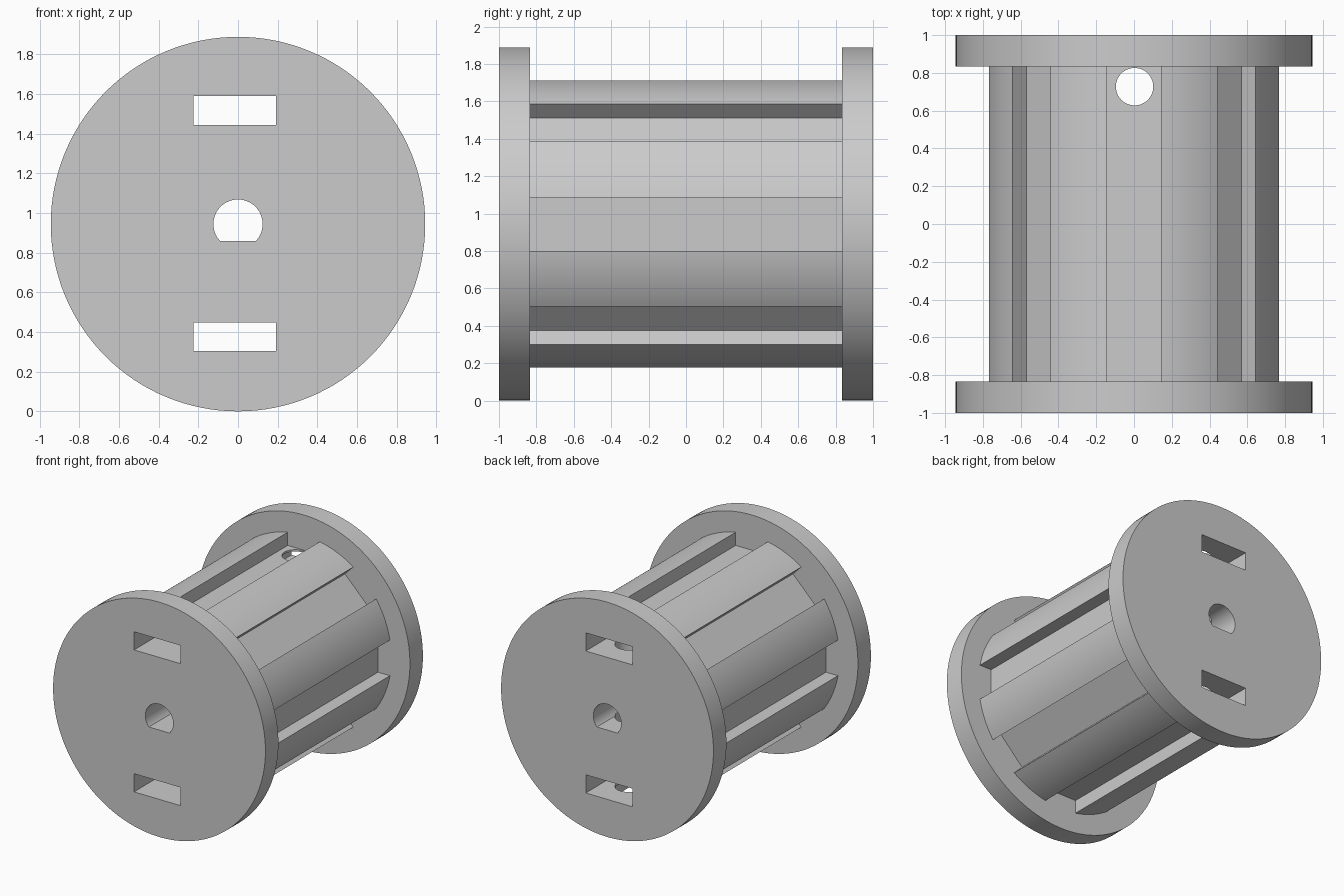
import bpy
import math
from math import sin, cos, pi

if "Cube" in bpy.data.objects:
    bpy.data.objects.remove(bpy.data.objects["Cube"], do_unlink=True)

AXIS_Z = 0.944          # height of the spool axis
FLANGE_R = 0.944
CORE_R = 0.78
FLANGE_IN = 0.835       # inner face of each flange
GROOVES = 8
GROOVE_HALF = 0.143
GROOVE_DEPTH = 0.106

grey = bpy.data.materials.new("light_grey")
grey.use_nodes = True
grey.diffuse_color = (0.6, 0.6, 0.6, 1)
grey.node_tree.nodes["Principled BSDF"].inputs["Base Color"].default_value = (0.6, 0.6, 0.6, 1)


def prism(name, profile, y0, y1):
    """Extrude a counter-clockwise (x, z) outline from y0 to y1."""
    n = len(profile)
    verts = [(x, y, z) for y in (y0, y1) for x, z in profile]
    faces = [list(range(n)), list(range(2 * n - 1, n - 1, -1))]
    faces += [[i, i + n, (i + 1) % n + n, (i + 1) % n] for i in range(n)]
    mesh = bpy.data.meshes.new(name)
    mesh.from_pydata(verts, [], faces)
    mesh.materials.append(grey)
    obj = bpy.data.objects.new(name, mesh)
    bpy.context.collection.objects.link(obj)
    return obj


def arc(radius, start, end, steps):
    return [(radius * cos(start + (end - start) * i / steps),
             AXIS_Z + radius * sin(start + (end - start) * i / steps))
            for i in range(steps + 1)]


def circle(radius, steps):
    return arc(radius, 0, 2 * pi, steps)[:-1]


def rectangle(x0, x1, z0, z1):
    return [(x0, z0), (x1, z0), (x1, z1), (x0, z1)]


def combine(target, tool, operation):
    mod = target.modifiers.new("combine", "BOOLEAN")
    mod.operation = operation
    mod.solver = "EXACT"
    mod.object = tool
    bpy.context.view_layer.update()
    graph = bpy.context.evaluated_depsgraph_get()
    result = bpy.data.meshes.new_from_object(target.evaluated_get(graph))
    target.modifiers.clear()
    target.data = result
    bpy.data.objects.remove(tool, do_unlink=True)


# Grooved core: curved lands separated by flat-floored channels
outline = []
half = math.asin(GROOVE_HALF / CORE_R)
floor = CORE_R * cos(half) - GROOVE_DEPTH
pitch = 2 * pi / GROOVES
for k in range(GROOVES):
    a = k * pitch
    for side in (-GROOVE_HALF, GROOVE_HALF):
        outline.append((floor * cos(a) - side * sin(a),
                        AXIS_Z + floor * sin(a) + side * cos(a)))
    outline += arc(CORE_R, a + half, a + pitch - half, 10)
spool = prism("grooved_spool", outline, -FLANGE_IN - 0.05, FLANGE_IN + 0.05)

# End flanges
for y0, y1 in ((-1, -FLANGE_IN), (FLANGE_IN, 1)):
    combine(spool, prism("flange", circle(FLANGE_R, 128), y0, y1), "UNION")

# Two rectangular slots running the full length
for z0, z1 in ((0.303, 0.449), (1.444, 1.59)):
    combine(spool, prism("slot_cutter", rectangle(-0.224, 0.191, z0, z1), -1.2, 1.2),
            "DIFFERENCE")

# D-shaped shaft bore with its flat at the bottom
flat = math.asin(0.084 / 0.124)
bore = arc(0.124, -flat, pi + flat, 48)
combine(spool, prism("bore_cutter", bore, -1.2, 1.2), "DIFFERENCE")

# Vertical pin hole near the back flange
bpy.ops.mesh.primitive_cylinder_add(vertices=48, radius=0.099, depth=3,
                                    location=(0.003, 0.727, AXIS_Z))
pin = bpy.context.object
pin.data.materials.append(grey)
combine(spool, pin, "DIFFERENCE")

# Smooth the curved walls, keep the edges crisp
bpy.ops.object.select_all(action="DESELECT")
spool.select_set(True)
bpy.context.view_layer.objects.active = spool
bpy.ops.object.shade_smooth_by_angle(angle=math.radians(25))
